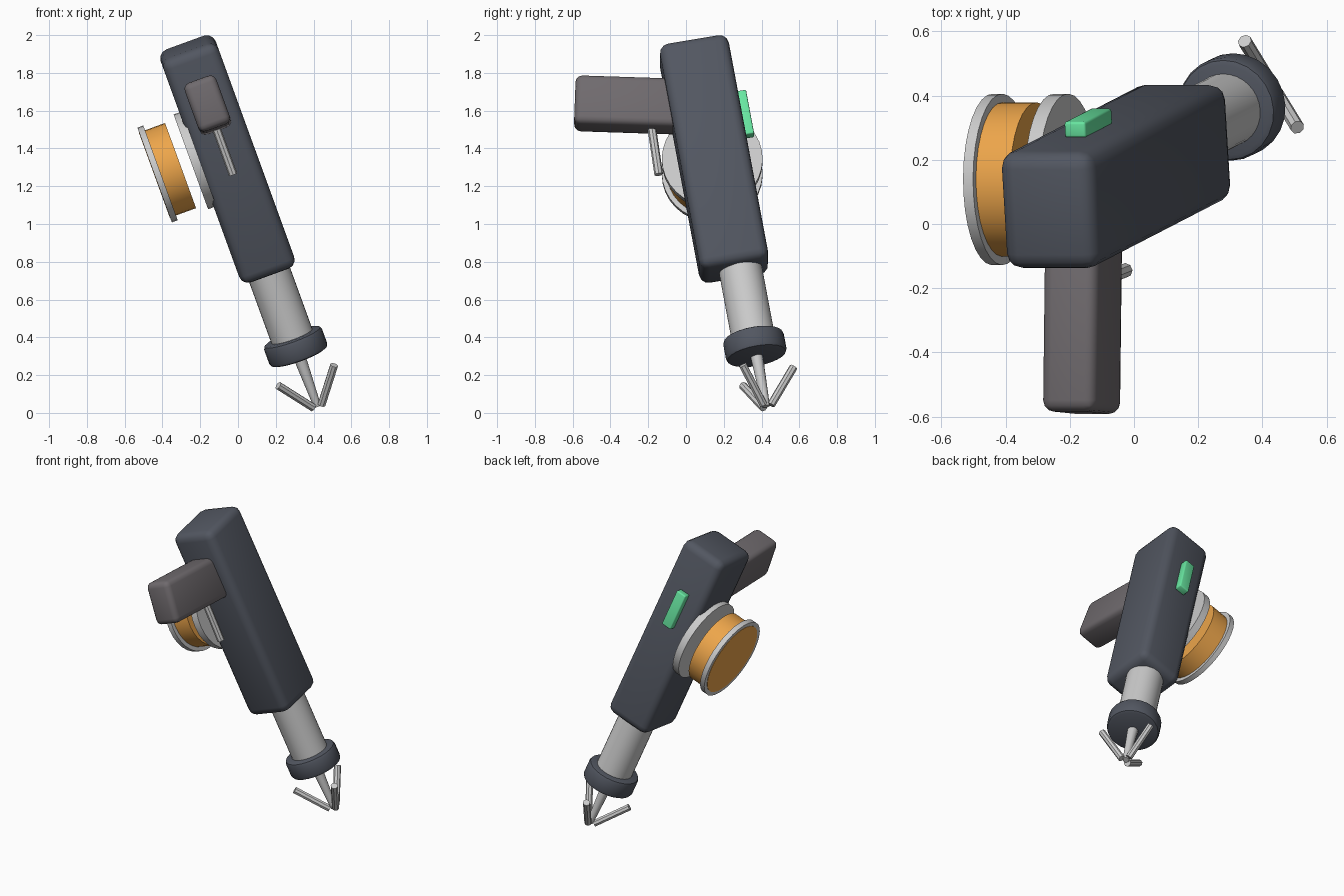
import bpy
from math import radians, cos, sin
from mathutils import Matrix, Vector, Euler

if "Cube" in bpy.data.objects:
    bpy.data.objects.remove(bpy.data.objects["Cube"])

# The tool is built upright (barrel towards -z, handle towards -y), then tilted as a whole
TILT = Matrix.Translation((-0.056, 0.148, 1.344)) @ Euler((radians(10), radians(-20), 0)).to_matrix().to_4x4()
AXIS_Y = 0.03  # barrel line sits slightly behind the body centre


def material(name, rgb):
    m = bpy.data.materials.new(name)
    m.diffuse_color = (*rgb, 1)
    m.use_nodes = True
    m.node_tree.nodes["Principled BSDF"].inputs["Base Color"].default_value = m.diffuse_color
    return m


DARK = material("dark_shell", (0.085, 0.095, 0.12))
GRIP = material("grip_grey", (0.16, 0.145, 0.155))
ORANGE = material("orange_line", (0.85, 0.38, 0.07))
GREEN = material("green_light", (0.14, 0.8, 0.36))


def finish(name, local, mat=None, bevel=0.0, segments=3):
    ob = bpy.context.object
    ob.name = name
    ob.matrix_world = TILT @ local
    if mat:
        ob.data.materials.append(mat)
    if bevel:
        b = ob.modifiers.new("bevel", "BEVEL")
        b.width, b.segments = bevel, segments
        b.limit_method = "ANGLE"
        b.angle_limit = radians(40)
        bpy.ops.object.modifier_apply(modifier="bevel")
    bpy.ops.object.shade_smooth_by_angle(angle=radians(35))
    return ob


def box(name, center, size, mat=None, bevel=0.0, tilt=0.0):
    bpy.ops.mesh.primitive_cube_add(size=1)
    bpy.context.object.data.transform(Matrix.Diagonal((*size, 1)))
    return finish(name, Matrix.Translation(center) @ Matrix.Rotation(tilt, 4, "X"), mat, bevel)


def rod(name, start, end, r1, r2=None, sides=24, mat=None, bevel=0.0):
    a, b = Vector(start), Vector(end)
    bpy.ops.mesh.primitive_cone_add(vertices=sides, radius1=r1, radius2=r1 if r2 is None else r2,
                                    depth=(b - a).length)
    turn = (b - a).to_track_quat("Z", "Y").to_matrix().to_4x4()
    return finish(name, Matrix.Translation((a + b) / 2) @ turn, mat, bevel, 2)


# Main housing, grip, trigger and indicator light
box("body", (0, 0, 0), (0.31, 0.37, 1.285), DARK, 0.05)
box("handle", (0, -0.377, 0.375), (0.178, 0.6, 0.272), GRIP, 0.035, radians(-12))
rod("trigger", (0, -0.292, 0.28), (0, -0.303, -0.035), 0.023, sides=8)
box("indicator_light", (0, 0.208, 0.22), (0.07, 0.05, 0.25), GREEN, 0.008)

# Barrel and muzzle collar
rod("barrel", (0, AXIS_Y, -0.5), (0, AXIS_Y, -1.1), 0.115, sides=32)
rod("muzzle_collar", (0, AXIS_Y, -1.018), (0, AXIS_Y, -1.137), 0.163, mat=DARK, bevel=0.02)

# Grappling hook: tapered shaft with three swept-back prongs
rod("hook_shaft", (0, AXIS_Y, -1.05), (0, AXIS_Y, -1.42), 0.037, 0.02, sides=12)
for i in range(3):
    ang = radians(90 + 120 * i)
    out = Vector((cos(ang), sin(ang), 0))
    base = Vector((0, AXIS_Y, 0))
    rod(f"hook_prong_{i + 1}", base + out * 0.027 + Vector((0, 0, -1.417)),
        base + out * 0.182 + Vector((0, 0, -1.227)), 0.022, sides=8)

# Line spool on the left side
rod("spool_inner_flange", (-0.14, 0, 0.053), (-0.187, 0, 0.053), 0.267, sides=32)
rod("spool_line", (-0.245, 0, 0.053), (-0.393, 0, 0.053), 0.24, sides=32, mat=ORANGE)
rod("spool_outer_flange", (-0.358, 0, 0.053), (-0.391, 0, 0.053), 0.267, sides=32)
